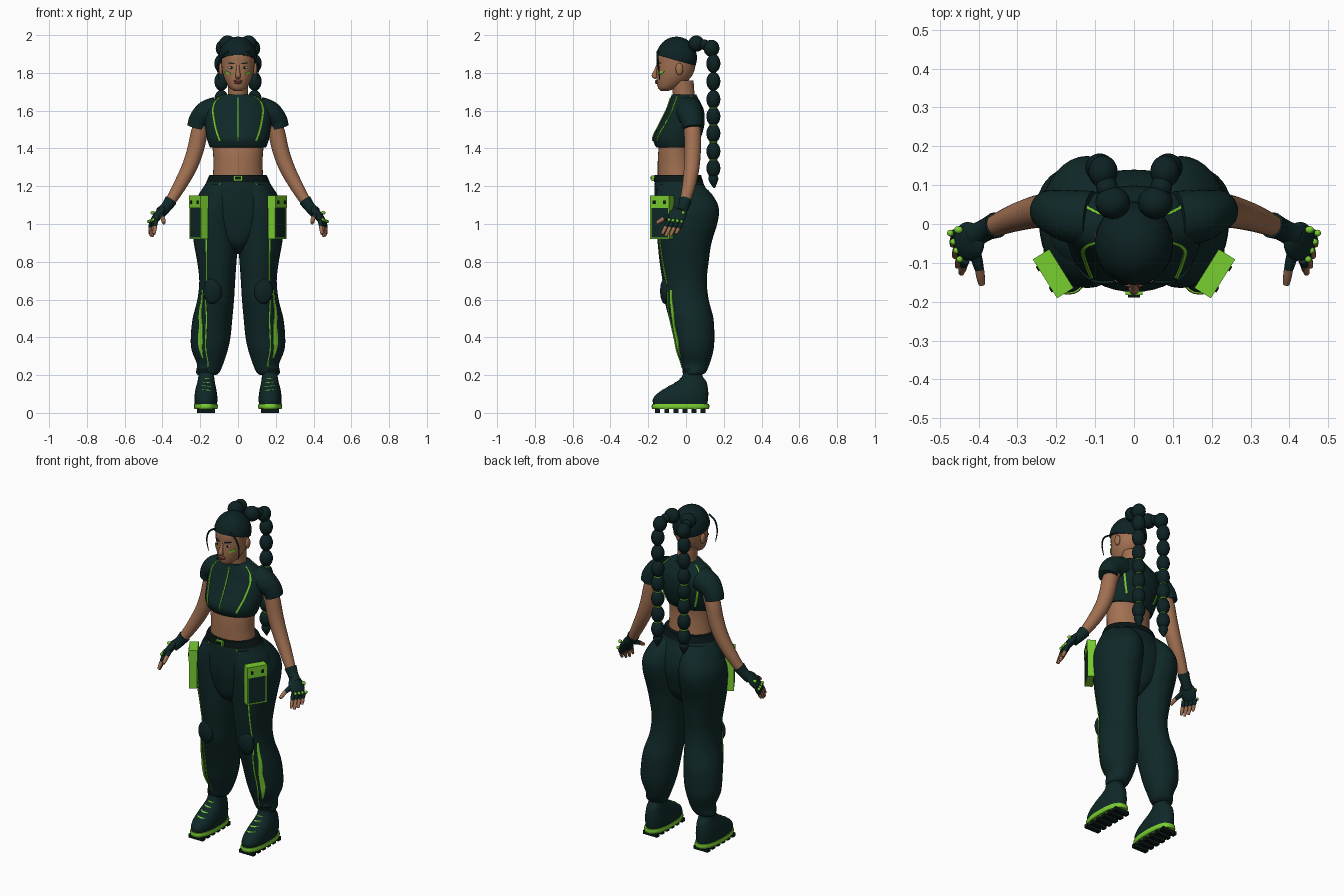
import bpy, bmesh, math
from mathutils import Matrix, Vector

if "Cube" in bpy.data.objects:
    bpy.data.objects.remove(bpy.data.objects["Cube"])


def colour(name, r, g, b):
    m = bpy.data.materials.new(name)
    m.use_nodes = True
    m.diffuse_color = (r, g, b, 1)
    bsdf = next(n for n in m.node_tree.nodes if n.type == 'BSDF_PRINCIPLED')
    bsdf.inputs["Base Color"].default_value = (r, g, b, 1)
    return m


CLOTH = colour("dark teal cloth", .005, .021, .021)
HAIR = colour("dark hair", .004, .016, .017)
SKIN = colour("tan skin", .36, .165, .085)
GREEN = colour("lime green", .19, .62, .03)
BLACK = colour("black rubber", .003, .008, .008)
WHITE = colour("eye white", .6, .6, .55)
LIPS = colour("lip brown", .27, .085, .06)


def smooth(keys, n=5):
    """Catmull-Rom interpolation of key tuples."""
    out = []
    for i in range(len(keys) - 1):
        quad = keys[max(i - 1, 0)], keys[i], keys[i + 1], keys[min(i + 2, len(keys) - 1)]
        for j in range(n):
            t = j / n
            out.append(tuple(.5 * (2 * b + (c - a) * t + (2 * a - 5 * b + 4 * c - d) * t * t
                                   + (3 * b - a - 3 * c + d) * t ** 3) for a, b, c, d in zip(*quad)))
    return out + [tuple(keys[-1])]


def skin_rings(bm, rings):
    vs = [[bm.verts.new(p) for p in ring] for ring in rings]
    n = len(vs[0])
    for lo, hi in zip(vs, vs[1:]):
        for k in range(n):
            bm.faces.new((lo[k], lo[(k + 1) % n], hi[(k + 1) % n], hi[k]))
    bm.faces.new(vs[0])
    bm.faces.new(vs[-1])


def ring_point(sec, a, off=0, p=1):
    """Point on a section (z, centre x, half width, front y, back y); angle 0 is the front."""
    z, cx, rx, y0, y1 = sec
    s, c = math.sin(a), math.cos(a)
    s, c = math.copysign(abs(s) ** p, s), math.copysign(abs(c) ** p, c)
    return Vector((cx + (rx + off) * s, (y0 + y1) / 2 - ((y1 - y0) / 2 + off) * c, z))


def loft(bm, keys, sides=32, p=1):
    skin_rings(bm, [[ring_point(s, math.tau * k / sides, 0, p) for k in range(sides)]
                    for s in smooth(keys)])


def patch(bm, keys, rows):
    """Thin plate lying on a loft; rows are (z, angle from, angle to)."""
    dense = smooth(keys)
    rings = []
    for z, a0, a1 in smooth(rows, 8):
        lo, hi = next(((u, v) for u, v in zip(dense, dense[1:]) if u[0] <= z <= v[0]), dense[-2:])
        t = (z - lo[0]) / (hi[0] - lo[0])
        sec = tuple(u + (v - u) * t for u, v in zip(lo, hi))
        rings.append([ring_point(sec, a, o) for a, o in
                      ((a0, .004), ((a0 + a1) / 2, .005), (a1, .004), (a1, -.004), (a0, -.004))])
    skin_rings(bm, rings)


def tube(bm, keys, sides=16):
    """Round tube through (x, y, z, radius) keys."""
    pts = smooth(keys)
    pos = [Vector(q[:3]) for q in pts]
    rings, prev, u = [], None, None
    for i, q in enumerate(pts):
        t = (pos[min(i + 1, len(pos) - 1)] - pos[max(i - 1, 0)]).normalized()
        u = t.orthogonal().normalized() if prev is None else prev.rotation_difference(t) @ u
        v, prev = t.cross(u), t
        rings.append([pos[i] + q[3] * (u * math.cos(math.tau * k / sides) + v * math.sin(math.tau * k / sides))
                      for k in range(sides)])
    skin_rings(bm, rings)


def ball(bm, c, r, rot=Matrix(), seg=20):
    m = Matrix.Translation(c) @ rot @ Matrix.Diagonal((*r, 1))
    return bmesh.ops.create_uvsphere(bm, u_segments=seg, v_segments=seg // 2 + 2, radius=1, matrix=m)


def box(bm, c, size, rot=Matrix()):
    bmesh.ops.create_cube(bm, size=1, matrix=Matrix.Translation(c) @ rot @ Matrix.Diagonal((*size, 1)))


def part(name, mat, build, mirror=True):
    bm = bmesh.new()
    build(bm)
    bmesh.ops.recalc_face_normals(bm, faces=bm.faces)
    me = bpy.data.meshes.new(name)
    bm.to_mesh(me)
    bm.free()
    me.materials.append(mat)
    me.polygons.foreach_set("use_smooth", [True] * len(me.polygons))
    me.set_sharp_from_angle(angle=math.radians(50))
    ob = bpy.data.objects.new(name, me)
    bpy.context.collection.objects.link(ob)
    if mirror:
        ob.modifiers.new("mirror", 'MIRROR').use_clip = False
    return ob


def each(fn, items, *extra):
    return lambda bm: [fn(bm, *i, *extra) for i in items]


# Head and face
head = [(1.705, 0, .02, -.135, -.09), (1.72, 0, .043, -.148, -.05), (1.75, 0, .063, -.155, 0),
        (1.79, 0, .079, -.157, .035), (1.84, 0, .087, -.155, .05), (1.9, 0, .088, -.153, .053),
        (1.95, 0, .07, -.12, .03), (1.975, 0, .03, -.08, 0)]
neck = [(1.64, 0, .06, -.07, .05), (1.69, 0, .053, -.07, .045), (1.76, 0, .055, -.08, .04)]
part("head", SKIN, lambda bm: loft(bm, head), False)
part("neck", SKIN, lambda bm: loft(bm, neck), False)
part("nose", SKIN, lambda bm: (tube(bm, [(0, -.15, 1.84, .008), (0, -.16, 1.81, .01), (0, -.168, 1.787, .014),
                                         (0, -.155, 1.777, .012)])), False)
part("ears", SKIN, each(ball, [((.09, -.035, 1.82), (.012, .02, .032))]))
part("lips", LIPS, each(ball, [((0, -.156, 1.757), (.025, .008, .006)), ((0, -.155, 1.748), (.021, .009, .006))]), False)
part("eyes", WHITE, each(ball, [((.035, -.143, 1.828), (.016, .008, .007))]))
part("irises", BLACK, each(ball, [((.035, -.149, 1.828), (.006, .004, .006))]))
part("eyebrows", HAIR, lambda bm: patch(bm, head, [(1.846, .18, .3), (1.851, .2, .62), (1.855, .42, .6)]))
part("cheek_paint", GREEN, lambda bm: patch(bm, head, [(1.79, .55, .62), (1.8, .55, .9), (1.81, .8, .95)]))


# Hair cap, cut along a sloping hairline, with buns and braids
def cap(bm):
    ball(bm, (0, -.05, 1.88), (.101, .108, .112), seg=36)
    cut = bmesh.ops.bisect_plane(bm, geom=bm.verts[:] + bm.edges[:] + bm.faces[:], plane_co=(0, -.155, 1.895),
                                 plane_no=(0, .28, 1), clear_inner=True)
    bmesh.ops.contextual_create(bm, geom=[e for e in cut["geom_cut"] if isinstance(e, bmesh.types.BMEdge)])


beads = [1.85, 1.755, 1.66, 1.57, 1.48, 1.385, 1.295]
part("hair_cap", HAIR, cap, False)
part("hair_buns", HAIR, each(ball, [((.055, .055, 1.955), (.045, .042, .043)), ((.07, .095, 1.95), (.028, .03, .028)),
                                    ((.08, .135, 1.93), (.038, .042, .045))]))
part("braids", HAIR, lambda bm: ([ball(bm, (.088, .145, z), (.037, .037, .05)) for z in beads],
                                 tube(bm, [(.088, .145, 1.26, .02), (.088, .145, 1.235, .026), (.088, .15, 1.19, .004)])))
part("braid_bands", GREEN, lambda bm: [ball(bm, (.088, .145, z - .047), (.022, .022, .008)) for z in beads[2:]])
part("loose_strands", HAIR, lambda bm: tube(bm, [(.05, -.15, 1.915, .005), (.09, -.15, 1.885, .005),
                                                 (.108, -.145, 1.83, .004), (.1, -.14, 1.765, .002)], 8))

# Crop top with sleeves and piping
top = [(1.405, 0, .148, -.155, .05), (1.42, 0, .155, -.166, .06), (1.46, 0, .166, -.174, .08),
       (1.53, 0, .176, -.14, .098), (1.6, 0, .176, -.105, .095), (1.64, 0, .155, -.09, .078),
       (1.665, 0, .12, -.082, .065), (1.685, 0, .085, -.076, .055)]
part("crop_top", CLOTH, lambda bm: loft(bm, top, 40), False)
part("sleeves", CLOTH, lambda bm: tube(bm, [(.11, .015, 1.605, .07), (.165, .02, 1.585, .068),
                                            (.203, .03, 1.55, .058), (.217, .035, 1.51, .053)], 24))


def piping(bm):
    line = [(1.44, .62), (1.5, .72), (1.57, .8), (1.63, .88), (1.68, 1.05)]
    patch(bm, top, [(z, a - .035, a + .035) for z, a in line])
    patch(bm, top, [(z, math.pi - a - .035, math.pi - a + .035) for z, a in line])


part("top_piping", GREEN, piping)
part("top_zip", GREEN, lambda bm: patch(bm, top, [(1.44, -.012, .012), (1.56, -.015, .015), (1.67, -.02, .02)]), False)

# Bare waist and arms
part("waist", SKIN, lambda bm: loft(bm, [(1.2, 0, .14, -.15, .06), (1.3, 0, .13, -.15, .05),
                                         (1.37, 0, .132, -.148, .045), (1.44, 0, .14, -.14, .05)]), False)
part("arms", SKIN, lambda bm: tube(bm, [(.18, .03, 1.55, .045), (.205, .035, 1.48, .045), (.226, .035, 1.39, .044),
                                        (.258, .03, 1.3, .041), (.31, .015, 1.2, .035), (.37, -.01, 1.1, .026)], 20))

# Hands: half-finger gloves, bare fingertips, knuckle studs
along = Vector((.09, -.05, -.13)).normalized()
across = Vector((.25, 1, 0))
across = (across - along * across.dot(along)).normalized()
hand = Matrix((across, along.cross(across), along)).transposed().to_4x4()
palm = Vector((.425, -.045, 1.045))
roots = [palm + along * .04 + across * (i - 1.5) * .024 for i in range(4)]
bend = Vector((.005, -.018, -.036))


def finger(bm, start, end, r):
    mid = (start + end) / 2
    tube(bm, [(*start, r), (*mid, r * .95), (*end, r * .7)], 10)


def glove(bm):
    tube(bm, [(.355, -.003, 1.125, .034), (.38, -.014, 1.09, .029), (.41, -.03, 1.06, .03)])
    ball(bm, palm, (.05, .021, .06), hand)
    for r in roots:
        finger(bm, r, r + bend, .0125)
    finger(bm, Vector((.41, -.07, 1.05)), Vector((.396, -.125, 1.025)), .015)


def fingertips(bm):
    for r, k in zip(roots, (1, 1.12, 1.05, .85)):
        finger(bm, r + bend * .9, r + bend * 2 * k, .0105)
    finger(bm, Vector((.398, -.115, 1.03)), Vector((.392, -.155, 1.005)), .012)


part("gloves", CLOTH, glove)
part("fingertips", SKIN, fingertips)
part("knuckle_studs", GREEN, lambda bm: [ball(bm, r + Vector((.014, 0, .004)), (.009, .009, .009), seg=10) for r in roots]
     + [ball(bm, (.452, -.015, 1.06), (.012, .01, .01), seg=10)])

# Baggy trousers
leg = [(.2, .165, .048, 0, .08), (.215, .16, .062, -.015, .105), (.26, .148, .07, -.025, .125),
       (.33, .15, .095, -.05, .145), (.4, .145, .105, -.065, .15), (.5, .135, .105, -.09, .145),
       (.6, .118, .097, -.115, .12), (.7, .11, .095, -.125, .11), (.8, .112, .104, -.14, .12),
       (.9, .117, .117, -.15, .135), (1, .122, .122, -.16, .165), (1.08, .12, .118, -.165, .174),
       (1.15, .105, .1, -.16, .143), (1.21, .09, .075, -.15, .085)]
pelvis = [(.84, 0, .03, -.06, .04), (.9, 0, .1, -.13, .1), (1, 0, .2, -.155, .13), (1.08, 0, .226, -.165, .14),
          (1.15, 0, .21, -.167, .125), (1.2, 0, .18, -.167, .1), (1.255, 0, .146, -.162, .075)]
part("trouser_legs", CLOTH, lambda bm: loft(bm, leg, 36))
part("trouser_hips", CLOTH, lambda bm: loft(bm, pelvis, 40), False)
part("belt", BLACK, lambda bm: loft(bm, [(1.222, 0, .168, -.17, .092), (1.24, 0, .16, -.17, .085),
                                         (1.26, 0, .15, -.167, .08)], 40), False)
part("belt_buckle", GREEN, lambda bm: box(bm, (0, -.175, 1.243), (.045, .016, .03)), False)
part("buckle_plate", BLACK, lambda bm: box(bm, (0, -.185, 1.243), (.03, .008, .017)), False)
part("hip_piping", GREEN, lambda bm: patch(bm, pelvis, [(1.14, .87, .95), (1.18, .72, .8), (1.215, .52, .58)]))
part("leg_piping", GREEN, lambda bm: patch(bm, leg, [(z, a - .03, a + .03) for z, a in (
    (.24, .12), (.35, .22), (.5, .3), (.62, .62), (.7, .62), (.9, .44), (1.04, .36))]))
part("shin_panels", GREEN, lambda bm: patch(bm, leg, [(.29, .42, .5), (.38, .4, .66), (.46, .46, .66),
                                                      (.55, .68, .84), (.65, .84, .94)]))
part("knee_pads", HAIR, each(ball, [((.135, -.112, .645), (.05, .025, .068))]))

# Cargo pockets set diagonally on the thighs
turn = Matrix.Rotation(math.radians(58), 4, 'Z')
at = Vector((.208, -.128, 0))
side, out = turn @ Vector((1, 0, 0)), turn @ Vector((0, -1, 0))


def pocket_box(bm, u, z, w, h, d, o=0):
    box(bm, at + side * u + out * o + Vector((0, 0, z)), (w, d, h), turn)


part("pocket_bodies", CLOTH, lambda bm: pocket_box(bm, 0, 1.01, .11, .17, .04))
part("pocket_flaps", GREEN, lambda bm: pocket_box(bm, 0, 1.117, .118, .066, .05))
part("pocket_trim", GREEN, each(pocket_box, [(-.055, 1.01, .008, .18, .044), (.055, 1.01, .008, .18, .044),
                                             (0, .925, .115, .008, .044)]))
part("flap_buttons", BLACK, each(pocket_box, [(-.032, 1.115, .014, .018, .006, .026), (.032, 1.115, .014, .018, .006, .026)]))

# Boots with laces, green soles and cleats
boot = [(.04, .17, .058, -.172, .112), (.07, .17, .061, -.176, .116), (.1, .17, .059, -.155, .118),
        (.13, .17, .054, -.11, .116), (.165, .169, .046, -.05, .108), (.195, .168, .042, -.02, .088),
        (.25, .168, .043, -.012, .075)]
part("boots", CLOTH, lambda bm: loft(bm, boot, 32, .85))
part("boot_cuffs", BLACK, lambda bm: loft(bm, [(.21, .168, .046, -.018, .082), (.235, .168, .048, -.02, .082)]))
part("boot_soles", GREEN, lambda bm: loft(bm, [(.02, .17, .06, -.178, .12), (.033, .17, .064, -.182, .124),
                                               (.047, .17, .062, -.18, .122)], 32, .8))
part("boot_cleats", BLACK, lambda bm: [box(bm, (.17, -.15 + .048 * i, .011), (.095, .026, .022)) for i in range(6)])
part("boot_laces", GREEN, lambda bm: [patch(bm, boot, [(z, -.55, -.4), (z + .004, -.3, .3), (z + .007, .4, .55)])
                                      for z in (.118, .138, .158, .178)])
